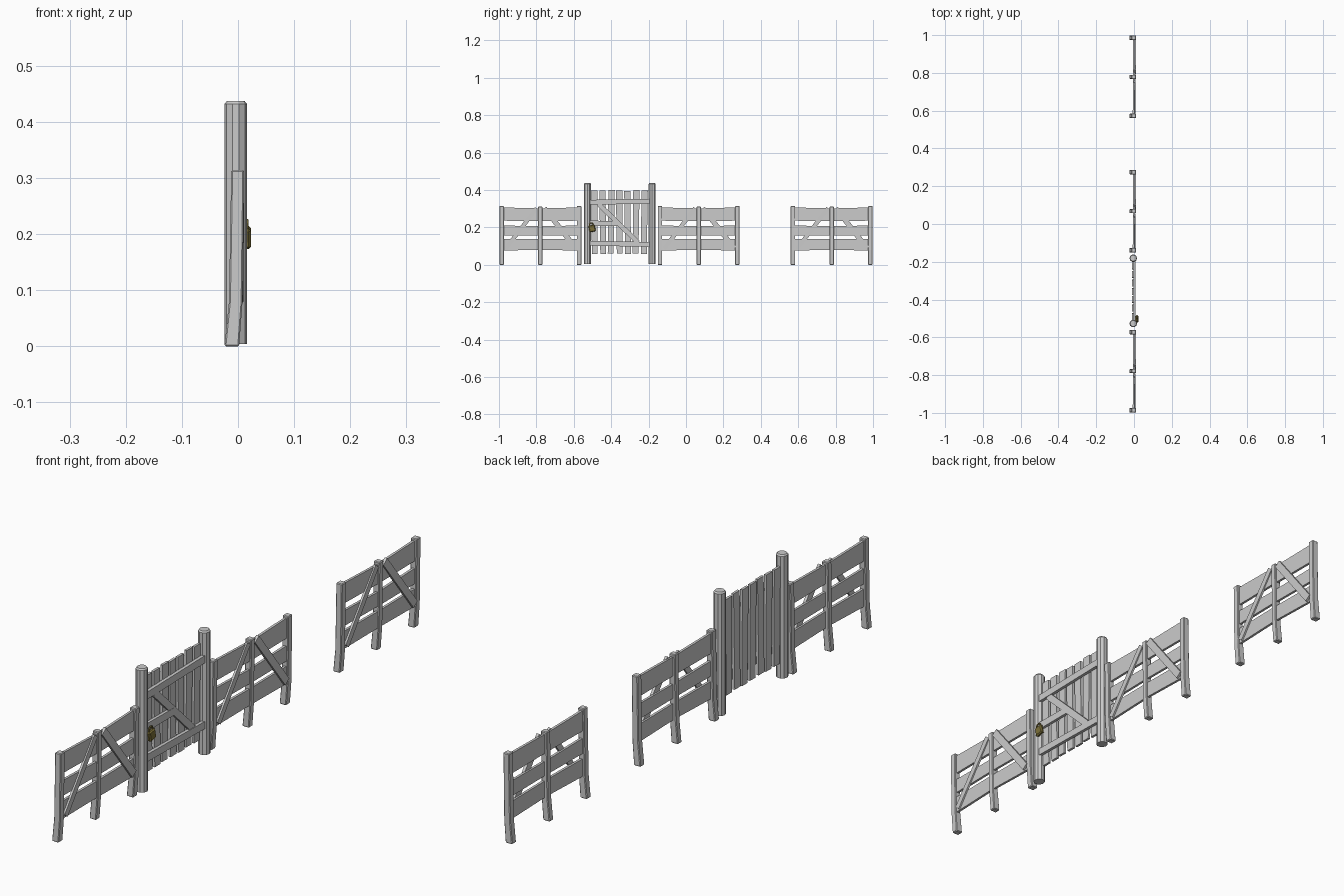
import bpy, bmesh, math, random
from mathutils import Vector, Matrix

if "Cube" in bpy.data.objects:
    bpy.data.objects.remove(bpy.data.objects["Cube"])
random.seed(4)

def finish(name, bm, bevel=0, mat=None):
    bmesh.ops.recalc_face_normals(bm, faces=bm.faces)
    me = bpy.data.meshes.new(name)
    bm.to_mesh(me)
    bm.free()
    ob = bpy.data.objects.new(name, me)
    bpy.context.collection.objects.link(ob)
    if bevel:
        m = ob.modifiers.new("bevel", 'BEVEL')
        m.width, m.segments = bevel, 1
    if mat:
        me.materials.append(mat)
    return ob

def loft(name, rings, bevel=0, mat=None):
    """Skin a stack of equal-length vertex rings and cap both ends."""
    bm = bmesh.new()
    vs = [[bm.verts.new(p) for p in r] for r in rings]
    n = len(vs[0])
    for a, b in zip(vs, vs[1:]):
        for i in range(n):
            bm.faces.new((a[i], a[(i + 1) % n], b[(i + 1) % n], b[i]))
    bm.faces.new(vs[0])
    bm.faces.new(vs[-1])
    return finish(name, bm, bevel, mat)

def board(name, a, b, wa, wb, x0, x1, skew=0):
    """Flat board from a to b (y, z), with end widths wa and wb, between x0 and x1."""
    a, b = Vector(a), Vector(b)
    d = (b - a).normalized()
    n = Vector((-d.y, d.x))
    pts = [a - n * wa / 2, b - n * wb / 2, b + n * wb / 2, a + n * wa / 2]
    off = [0, skew, skew, 0]
    return loft(name, [[(x + o, p.x, p.y) for p, o in zip(pts, off)] for x in (x0, x1)])

def fence_post(name, y, top, w):
    # rows: z, back x, front x; the foot kicks backwards
    rows = [(0, -.024, .002), (.08, -.016, .008), (top, -.012, .011)]
    loft(name, [[(x0, y - w, z), (x1, y - w, z), (x1, y + w, z), (x0, y + w, z)]
                for z, x0, x1 in rows], .0025)

# three fence panels
for k, c in enumerate((-.779, .068, .779)):
    p = f"fence{k + 1}_"
    for i, (dy, top, w) in enumerate(((-.207, .314, .012), (0, .311, .011), (.207, .314, .012))):
        fence_post(f"{p}post_{i + 1}", c + dy, top, w)
    # horizontal planks, each in two slightly kinked halves
    for i, (z, w) in enumerate(((.107, .062), (.183, .054), (.271, .071))):
        dz = (.002, -.002, -.003)[i]
        board(f"{p}plank_{i + 1}_left", (c - .203, z), (c, z + dz), w, w - .004, -.007, .002, .003)
        board(f"{p}plank_{i + 1}_right", (c, z + dz), (c + .203, z), w - .004, w, -.004, .005, -.002)
    # diagonal braces
    board(p + "brace_left", (c - .186, .085), (c - .020, .302), .022, .022, .001, .009)
    board(p + "brace_right", (c + .190, .088), (c + .022, .302), .027, .027, .001, .011)

# round gate posts with chamfered tops
for name, y in (("gate_post_left", -.527), ("gate_post_right", -.181)):
    rows = [(.004, .020), (.432, .020), (.437, .016)]
    loft(name, [[(-.004 + r * math.cos(math.tau * i / 10), y + r * math.sin(math.tau * i / 10), z)
                 for i in range(10)] for z, r in rows])

# upright gate pickets
for i in range(7):
    y = -.489 + i * .0443
    t = random.uniform(-.003, .003)
    board(f"gate_picket_{i + 1}", (y - t, .058 + random.uniform(0, .004)),
          (y + t, .398 + random.uniform(-.004, .003)), .031, .034, -.011, -.002)

# gate rails and brace
board("gate_rail_top", (-.513, .334), (-.195, .340), .026, .026, -.003, .009)
board("gate_rail_bottom", (-.513, .115), (-.195, .109), .026, .026, -.003, .009)
board("gate_rail_middle", (-.513, .222), (-.365, .221), .028, .026, -.003, .008)
board("gate_brace", (-.468, .325), (-.255, .118), .025, .025, -.003, .007)

# padlock: body and shackle, tilted a little
brass = bpy.data.materials.new("old_brass")
brass.diffuse_color = (.20, .16, .04, 1)
brass.use_nodes = True
brass.node_tree.nodes["Principled BSDF"].inputs["Base Color"].default_value = brass.diffuse_color
tilt = Matrix.Translation((.016, -.502, .194)) @ Matrix.Rotation(math.radians(12), 4, 'X')
bm = bmesh.new()
bmesh.ops.create_cube(bm, size=1, matrix=Matrix.Diagonal((.014, .034, .036, 1)))
finish("padlock_body", bm, .004, brass).matrix_world = tilt
rings = []
path = [(-.010, .012)] + [(-.010 * math.cos(math.pi * i / 6), .021 + .010 * math.sin(math.pi * i / 6))
                          for i in range(7)] + [(.010, .012)]
for j, (y, z) in enumerate(path):
    ang = math.pi * min(max(j - 1, 0), 6) / 6
    out = Vector((0, -math.cos(ang), math.sin(ang)))
    rings.append([Vector((0, y, z)) + .003 * (out * math.cos(math.tau * i / 6)
                  + Vector((1, 0, 0)) * math.sin(math.tau * i / 6)) for i in range(6)])
loft("padlock_shackle", rings, 0, brass).matrix_world = tilt
